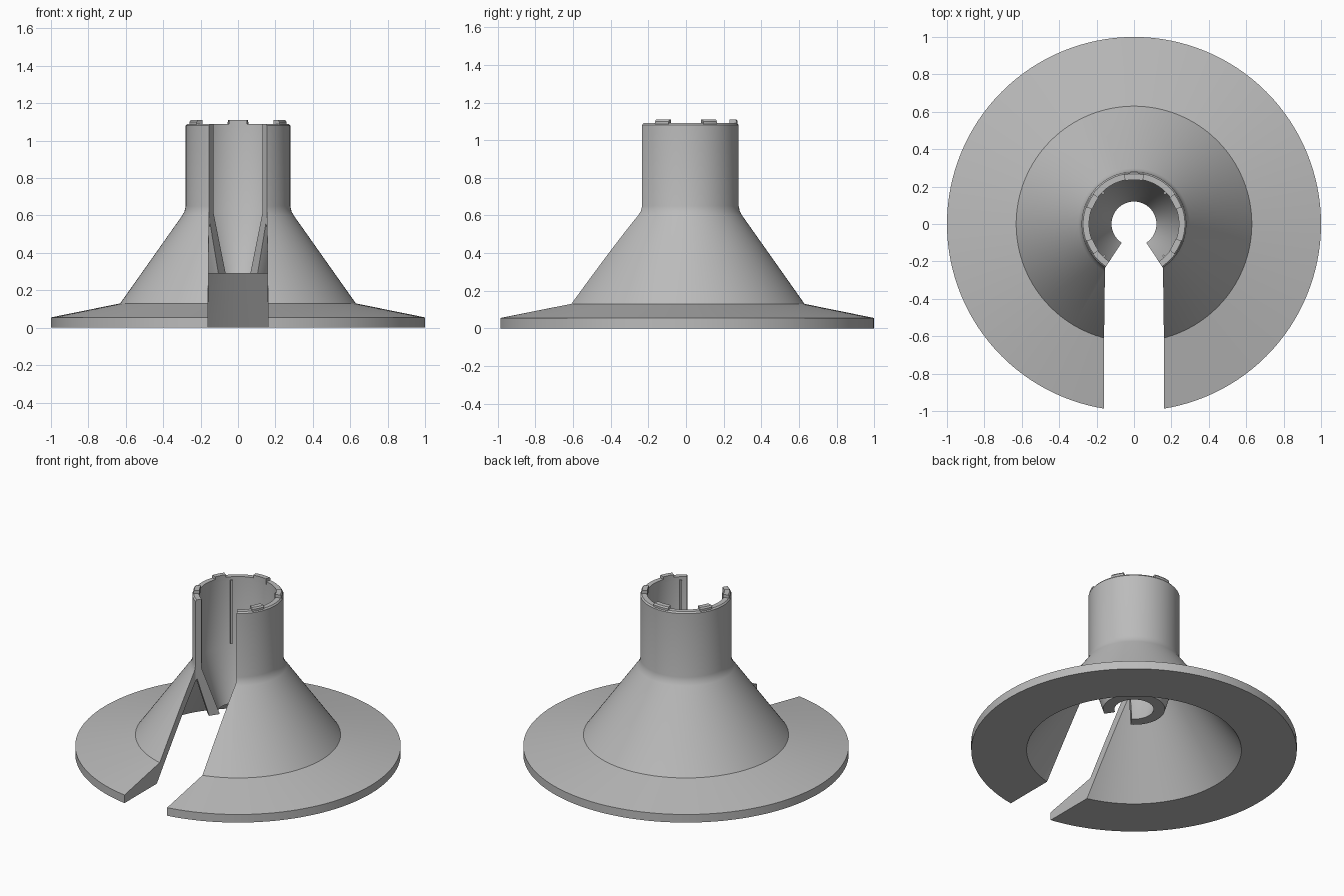
import bpy
import bmesh
from math import sin, cos, radians, pi

if "Cube" in bpy.data.objects:
    bpy.data.objects.remove(bpy.data.objects["Cube"])

grey = bpy.data.materials.new("plain grey")
grey.use_nodes = True
grey.diffuse_color = (0.5, 0.5, 0.5, 1)
grey.node_tree.nodes["Principled BSDF"].inputs["Base Color"].default_value = (0.5, 0.5, 0.5, 1)


def finish(name, bm):
    bmesh.ops.recalc_face_normals(bm, faces=bm.faces)
    mesh = bpy.data.meshes.new(name)
    bm.to_mesh(mesh)
    bm.free()
    mesh.materials.append(grey)
    ob = bpy.data.objects.new(name, mesh)
    bpy.context.collection.objects.link(ob)
    return ob


def smooth(ob):
    bpy.ops.object.select_all(action="DESELECT")
    ob.select_set(True)
    bpy.context.view_layer.objects.active = ob
    bpy.ops.object.shade_smooth_by_angle(angle=radians(25))


def revolve(name, profile, start=0, sweep=360, steps=128):
    """Spin a closed (radius, height) profile about z; partial sweeps get end caps."""
    bm = bmesh.new()
    full = sweep == 360
    rings = []
    for i in range(steps if full else steps + 1):
        a = radians(start + sweep * i / steps)
        rings.append([bm.verts.new((r * cos(a), r * sin(a), z)) for r, z in profile])
    n = len(profile)
    for i in range(steps):
        a, b = rings[i], rings[(i + 1) % len(rings)]
        for j in range(n):
            k = (j + 1) % n
            bm.faces.new((a[j], b[j], b[k], a[k]))
    if not full:
        bm.faces.new(rings[0])
        bm.faces.new(rings[-1])
    return finish(name, bm)


# Flange, cone, tube and inner funnel as one turned shell
shell = revolve("flanged_funnel", [
    (1, 0), (1, 0.055), (0.63, 0.13), (0.298, 0.6), (0.286, 0.622), (0.28, 0.65),
    (0.28, 1.08), (0.272, 1.09), (0.24, 1.09), (0.24, 0.62),
    (0.12, 0.29), (0.19, 0.29), (0.27, 0.555), (0.66, 0)])

# Front slot: a wedge through the tube that widens to a straight channel
half = [(0.155, -0.235), (0.16, -0.61), (0.16, -1.2)]
outline = [(0, 0)] + half + [(-x, y) for x, y in reversed(half)]
bm = bmesh.new()
base = bm.faces.new([bm.verts.new((x, y, -0.2)) for x, y in outline])
top = bmesh.ops.extrude_face_region(bm, geom=[base])["geom"]
bmesh.ops.translate(bm, vec=(0, 0, 1.6),
                    verts=[v for v in top if isinstance(v, bmesh.types.BMVert)])
cutter = finish("slot_cutter", bm)
cutter.hide_render = True

cut = shell.modifiers.new("slot", "BOOLEAN")
cut.operation = "DIFFERENCE"
cut.solver = "EXACT"
cut.object = cutter
bpy.context.view_layer.objects.active = shell
bpy.ops.object.modifier_apply(modifier=cut.name)
bpy.data.objects.remove(cutter)
smooth(shell)

# Locating teeth on the rim
tooth = [(0.236, 1.07), (0.275, 1.07), (0.275, 1.1), (0.268, 1.11), (0.236, 1.11)]
for name, angle, width in (("back", 90, 23), ("left_rear", 28, 17), ("left_front", -28, 17),
                           ("right_rear", 152, 17), ("right_front", 208, 17)):
    smooth(revolve(name + "_tooth", tooth, angle - width / 2, width, 8))

# Thin upright ribs inside the tube
rib = [(0.228, 0.64), (0.245, 0.64), (0.245, 1.07), (0.228, 1.07)]
for name, angle in (("left_rear", 45), ("right_rear", 135),
                    ("left_front", -47), ("right_front", 227)):
    revolve(name + "_rib", rib, angle - 1.5, 3, 1)
